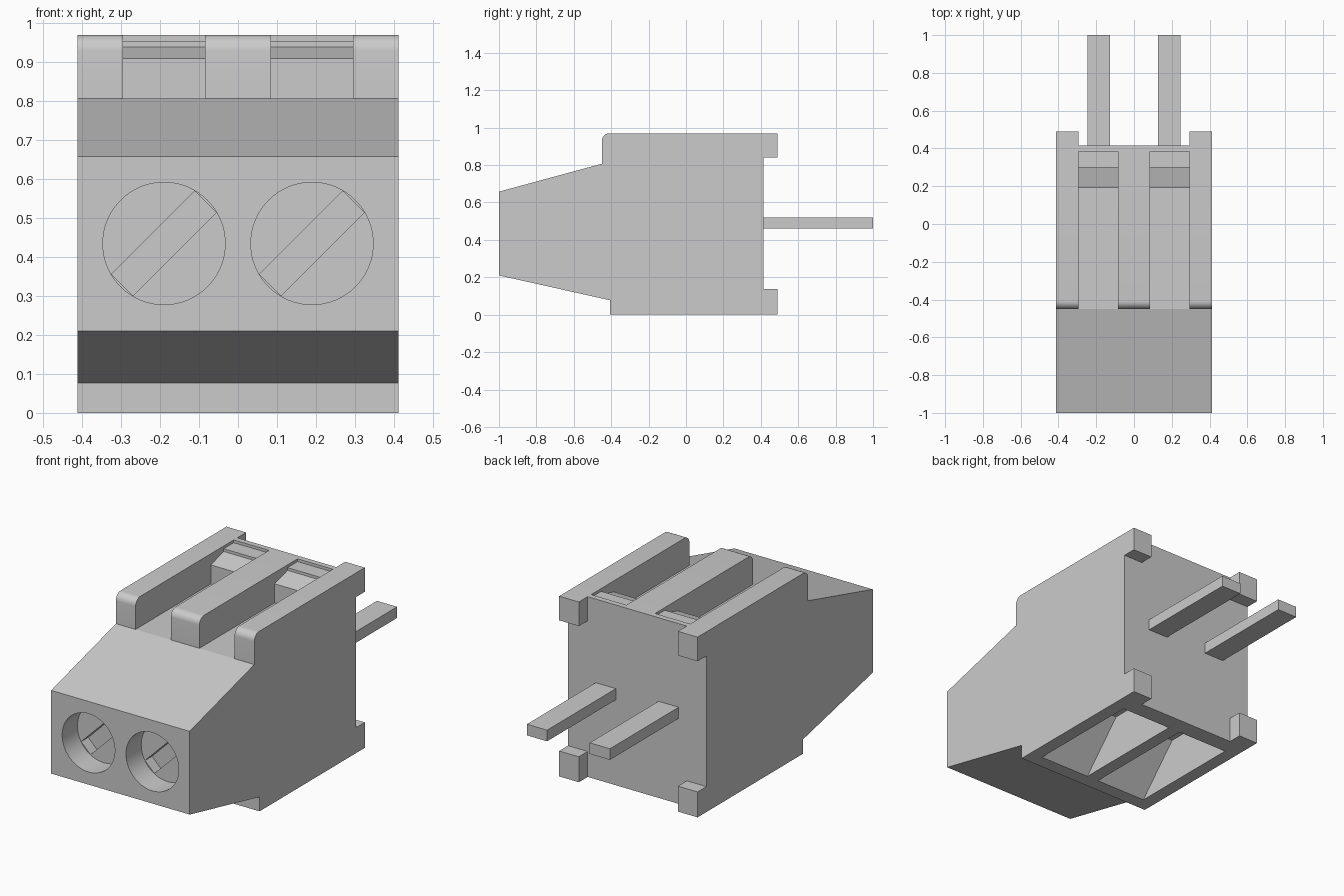
import bpy, bmesh
from math import sin, cos, pi
from mathutils import Matrix

if "Cube" in bpy.data.objects:
    bpy.data.objects.remove(bpy.data.objects["Cube"])


def finish(name, bm):
    bmesh.ops.recalc_face_normals(bm, faces=bm.faces)
    me = bpy.data.meshes.new(name)
    bm.to_mesh(me)
    bm.free()
    ob = bpy.data.objects.new(name, me)
    bpy.context.collection.objects.link(ob)
    return ob


def prism(name, profile, x0, x1):
    """Extrude a (y, z) profile from x0 to x1."""
    bm = bmesh.new()
    face = bm.faces.new([bm.verts.new((x0, y, z)) for y, z in profile])
    ext = bmesh.ops.extrude_face_region(bm, geom=[face])["geom"]
    bmesh.ops.translate(bm, vec=(x1 - x0, 0, 0),
                        verts=[v for v in ext if isinstance(v, bmesh.types.BMVert)])
    return finish(name, bm)


def box(name, x0, x1, y0, y1, z0, z1):
    return prism(name, [(y0, z0), (y1, z0), (y1, z1), (y0, z1)], x0, x1)


def cut(target, cutter):
    cutter.hide_render = True
    mod = target.modifiers.new("cut", 'BOOLEAN')
    mod.operation, mod.solver, mod.object = 'DIFFERENCE', 'EXACT', cutter
    bpy.context.view_layer.objects.active = target
    bpy.ops.object.modifier_apply(modifier=mod.name)
    bpy.data.objects.remove(cutter, do_unlink=True)


# Housing: side profile with a rounded upper front edge
r = 0.04
arc = [(-0.45 + r - r * sin(a), 0.97 - r + r * cos(a))
       for a in [pi / 2 * i / 8 for i in range(9)]]
housing = prism("housing", [(-1, 0.21), (-0.405, 0.077), (-0.405, 0), (0.415, 0), (0.415, 0.97)]
                + arc + [(-0.45, 0.807), (-1, 0.658)], -0.412, 0.412)

for s in (-1, 1):
    cx = s * 0.19
    # Top channel with stepped release wedge at its rear
    cut(housing, prism("channel_cutter",
        [(-0.6, 0.807), (0.19, 0.807), (0.19, 0.91), (0.30, 0.94), (0.30, 0.955),
         (0.385, 0.955), (0.385, 1.1), (-0.6, 1.1)], cx - 0.105, cx + 0.105))
    # Sloped pocket underneath
    cut(housing, prism("pocket_cutter",
        [(-0.33, 0), (-0.33, -0.1), (0.32, -0.1), (0.32, 0.25), (-0.10, 0.25)],
        s * 0.1875 - 0.152, s * 0.1875 + 0.152))
    # Round screw hole
    bm = bmesh.new()
    bmesh.ops.create_cone(bm, cap_ends=True, segments=64, radius1=0.157, radius2=0.157, depth=0.26,
                          matrix=Matrix.Translation((cx, -1, 0.435)) @ Matrix.Rotation(pi / 2, 4, 'X'))
    cut(housing, finish("hole_cutter", bm))
    # Diagonal screwdriver slot in the screw head
    bm = bmesh.new()
    bmesh.ops.create_cube(bm, size=1, matrix=Matrix.Translation((cx, -0.88, 0.435))
                          @ Matrix.Rotation(-pi / 4, 4, 'Y') @ Matrix.Diagonal((0.302, 0.14, 0.078, 1)))
    cut(housing, finish("slot_cutter", bm))

    # Contact pin and rear corner standoffs
    side = "right" if s > 0 else "left"
    px = s * 0.187
    box("pin_" + side, px - 0.06, px + 0.06, 0.40, 1.0, 0.46, 0.52)
    xs = sorted((s * 0.295, s * 0.412))
    for level, z0, z1 in (("lower", 0, 0.137), ("upper", 0.84, 0.97)):
        box(f"standoff_{level}_{side}", xs[0], xs[1], 0.415, 0.49, z0, z1)

# Smooth the round surfaces only
bpy.ops.object.select_all(action='DESELECT')
housing.select_set(True)
bpy.context.view_layer.objects.active = housing
bpy.ops.object.shade_smooth_by_angle(angle=pi / 15)
